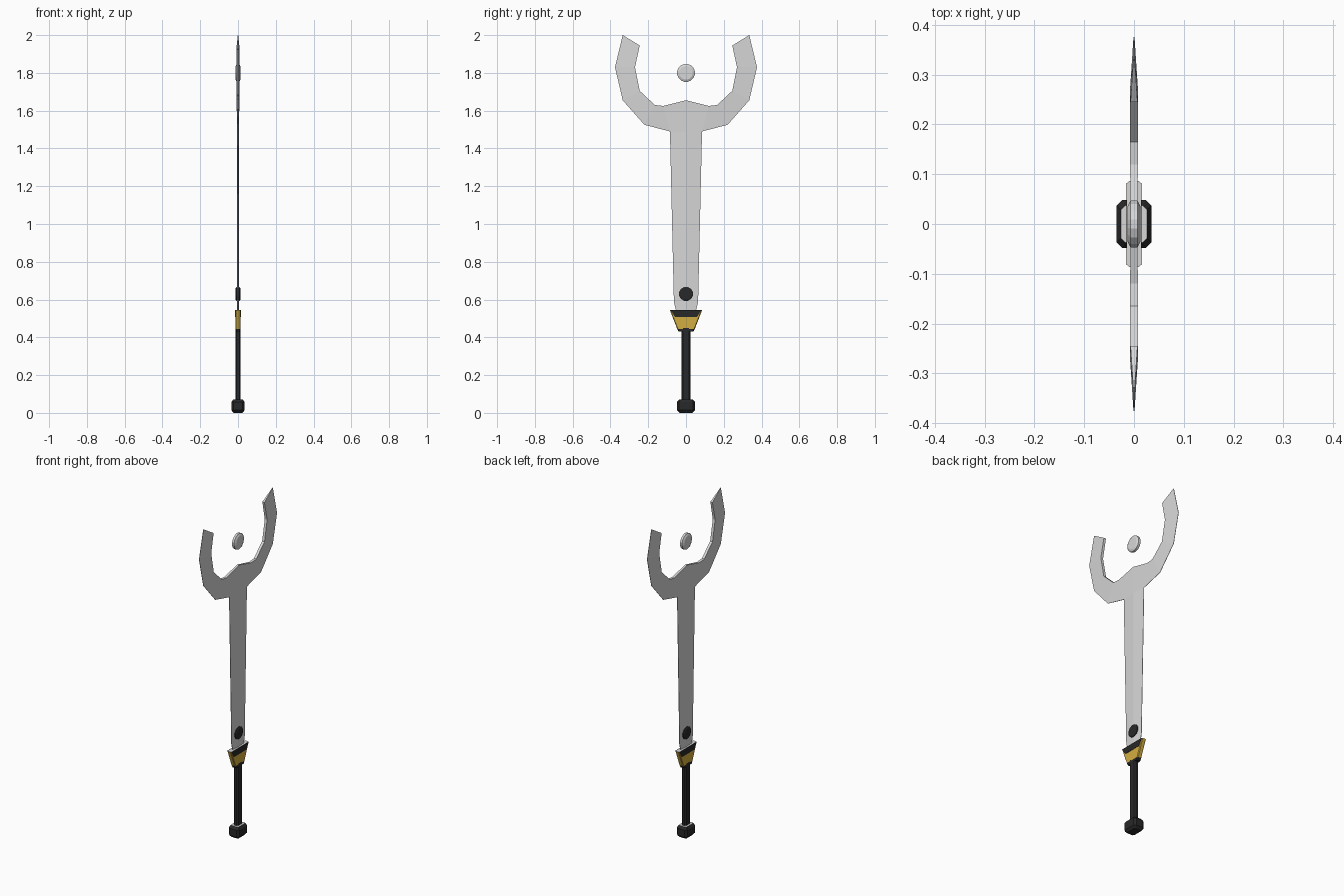
import bpy, bmesh, math
from mathutils import Matrix

if "Cube" in bpy.data.objects:
    bpy.data.objects.remove(bpy.data.objects["Cube"])


def mat(name, r, g, b):
    m = bpy.data.materials.new(name)
    m.diffuse_color = (r, g, b, 1)
    m.use_nodes = True
    m.node_tree.nodes["Principled BSDF"].inputs["Base Color"].default_value = m.diffuse_color
    return m


STEEL = mat("pale steel", 0.68, 0.68, 0.68)
DARK = mat("black leather", 0.021, 0.021, 0.021)
GOLD = mat("gold", 0.64, 0.42, 0.05)


def finish(bm, name, *mats):
    bmesh.ops.recalc_face_normals(bm, faces=bm.faces)
    me = bpy.data.meshes.new(name)
    bm.to_mesh(me)
    bm.free()
    for m in mats:
        me.materials.append(m)
    ob = bpy.data.objects.new(name, me)
    bpy.context.collection.objects.link(ob)
    return ob


def loft(name, rings, *mats, top_slot=0):
    """Stack of octagon sections: (z, half x, half y, corner cut)."""
    bm = bmesh.new()
    loops = []
    for z, a, b, c in rings:
        pts = [(a, b - c), (a - c, b), (c - a, b), (-a, b - c),
               (-a, c - b), (c - a, -b), (a - c, -b), (a, c - b)]
        loops.append([bm.verts.new((x, y, z)) for x, y in pts])
    for lo, hi in zip(loops, loops[1:]):
        for i in range(8):
            j = (i + 1) % 8
            bm.faces.new((lo[i], lo[j], hi[j], hi[i]))
    bm.faces.new(loops[0])
    bm.faces.new(loops[-1]).material_index = top_slot
    return finish(bm, name, *mats)


def disc(name, z, rings, sides, m):
    """Round piece facing x; rings are (x, radius)."""
    bm = bmesh.new()
    loops = [[bm.verts.new((x, r * math.cos(2 * math.pi * (i + .5) / sides),
                            z + r * math.sin(2 * math.pi * (i + .5) / sides)))
              for i in range(sides)] for x, r in rings]
    for lo, hi in zip(loops, loops[1:]):
        for i in range(sides):
            j = (i + 1) % sides
            bm.faces.new((lo[i], lo[j], hi[j], hi[i]))
    bm.faces.new(loops[0])
    bm.faces.new(loops[-1])
    return finish(bm, name, m)


# Blade: (inner, outer) stations of (y, z, half thickness) for one half
body = [((0, .53, .005), (.05, .53, .002)),
        ((0, .585, .005), (.064, .585, .001)),
        ((0, 1.49, .005), (.085, 1.49, .001))]
horn = [((0, 1.655, .006), (0, 1.49, .005)),
        ((.12, 1.625, .008), (.085, 1.49, .001)),
        ((.165, 1.63, .008), (.22, 1.525, .001)),
        ((.245, 1.705, .008), (.335, 1.655, .001)),
        ((.27, 1.83, .008), (.376, 1.83, .001)),
        ((.245, 1.945, .007), (.335, 2.0, .001))]
bm = bmesh.new()
cache = {}


def vert(p, sx, sy):
    key = (round(p[0] * sy, 4), p[1], sx)
    if key not in cache:
        cache[key] = bm.verts.new((sx * p[2], p[0] * sy, p[1]))
    return cache[key]


edges = {}
for strip in (body, horn):
    for (a, b), (d, c) in zip(strip, strip[1:]):
        for sy in (1, -1):
            quad = (a, b, c, d)
            for sx in (1, -1):
                bm.faces.new([vert(p, sx, sy) for p in quad])
            for p, q in zip(quad, quad[1:] + quad[:1]):
                key = frozenset(((p[0] * sy, p[1]), (q[0] * sy, q[1])))
                edges.setdefault(key, []).append((p, q, sy))
for uses in edges.values():      # rim walls along the outline
    if len(uses) == 1:
        p, q, sy = uses[0]
        bm.faces.new((vert(p, 1, sy), vert(q, 1, sy), vert(q, -1, sy), vert(p, -1, sy)))
finish(bm, "blade", STEEL)

# Floating disc between the horns and dark stud low on the blade
disc("floating_disc", 1.8, [(-.013, .036), (-.007, .048), (.007, .048), (.013, .036)], 16, STEEL)
disc("blade_stud", .63, [(-.012, .032), (-.008, .038), (.008, .038), (.012, .032)], 12, DARK)

# Grip and pommel
loft("grip", [(.06, .014, .024, .007), (.45, .014, .024, .007)], DARK)
loft("pommel", [(0, .024, .034, .008), (.014, .035, .048, .011),
                (.057, .035, .048, .011), (.071, .026, .037, .008)], DARK, STEEL, top_slot=1)

# Guard: gold flared body, dark collar below, pale top
loft("guard_collar", [(.43, .014, .04, .005), (.445, .014, .047, .005)], DARK)
loft("guard", [(.443, .014, .046, .004), (.546, .014, .086, .004)], GOLD, STEEL, top_slot=1)

# Dark tapered plates on both faces of the guard
for side, label in ((1, "right"), (-1, "left")):
    bm = bmesh.new()
    prof = [(-.082, .546), (-.058, .507), (.058, .507), (.082, .546)]
    f = bm.faces.new([bm.verts.new((side * .013, y, z)) for y, z in prof])
    ext = bmesh.ops.extrude_face_region(bm, geom=[f])
    bmesh.ops.translate(bm, vec=(side * .0025, 0, 0),
                        verts=[v for v in ext["geom"] if isinstance(v, bmesh.types.BMVert)])
    finish(bm, "guard_plate_" + label, DARK)
